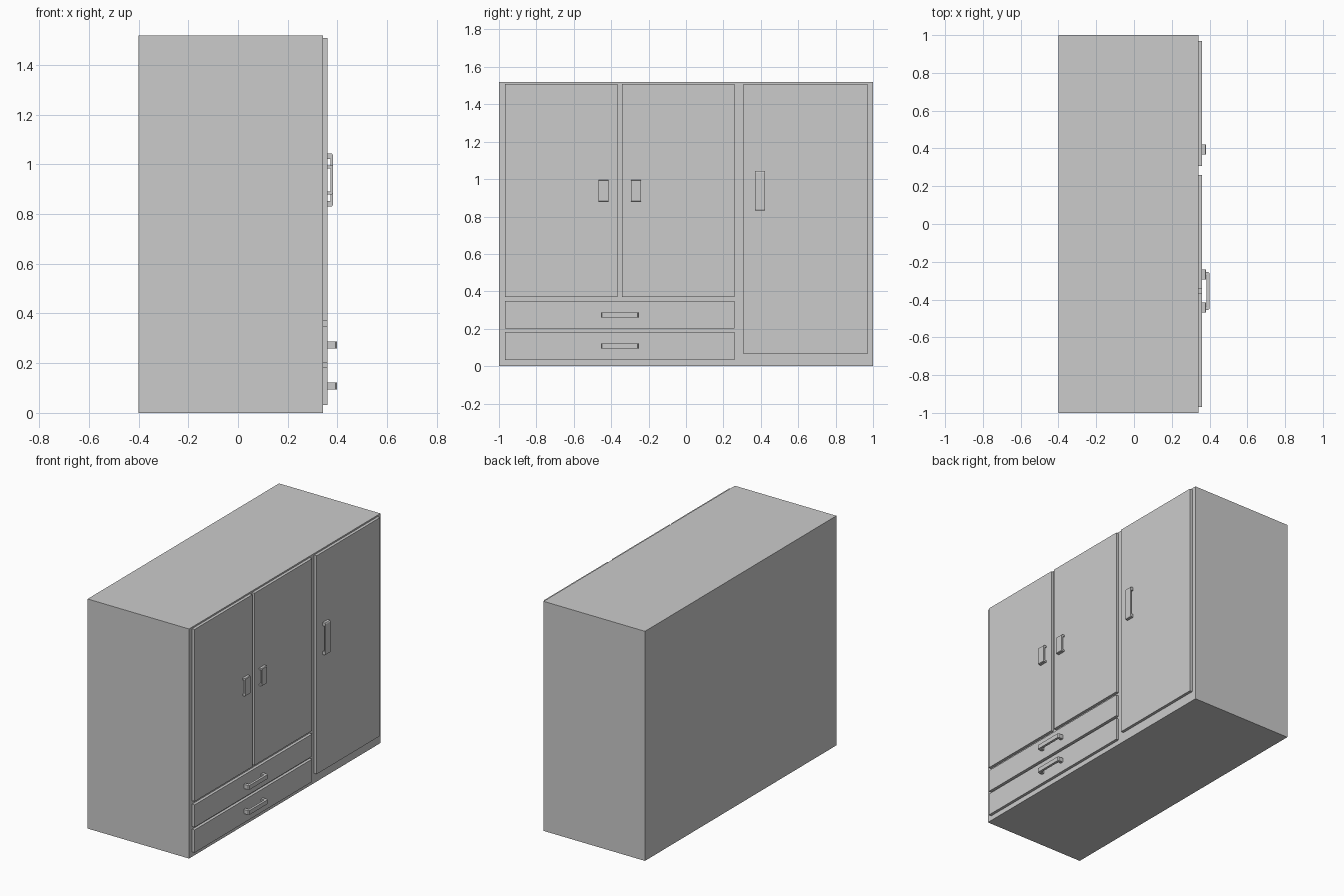
import bpy, bmesh
from mathutils import Vector

if "Cube" in bpy.data.objects:
    bpy.data.objects.remove(bpy.data.objects["Cube"])

BODY_X, FACE_X = 0.342, 0.361   # carcass front, door front


def finish(name, bm):
    bmesh.ops.recalc_face_normals(bm, faces=bm.faces[:])
    mesh = bpy.data.meshes.new(name)
    bm.to_mesh(mesh)
    bm.free()
    obj = bpy.data.objects.new(name, mesh)
    bpy.context.collection.objects.link(obj)
    return obj


def box(name, x, y, z):
    bm = bmesh.new()
    bmesh.ops.create_cube(bm, size=1)
    for v in bm.verts:
        v.co = Vector([(r[0] + r[1]) / 2 + c * (r[1] - r[0]) for c, r in zip(v.co, (x, y, z))])
    return finish(name, bm)


def handle(name, y, z, depth, vertical):
    """Bracket pull: a U profile with clipped outer corners, extruded across its width."""
    along, across = (z, y) if vertical else (y, z)
    a, b = along
    length = b - a
    foot, cut = 0.1 * length, 0.03 * length
    d0, d1, d2 = FACE_X, FACE_X + 0.58 * depth, FACE_X + depth
    dc = d2 - 0.2 * depth
    profile = [(d0, a), (dc, a), (d2, a + cut), (d2, b - cut), (dc, b), (d0, b),
               (d0, b - foot), (d1, b - foot), (d1, a + foot), (d0, a + foot)]
    w = across[0]
    bm = bmesh.new()
    face = bm.faces.new([bm.verts.new((d, w, t) if vertical else (d, t, w)) for d, t in profile])
    out = bmesh.ops.extrude_face_region(bm, geom=[face])
    move = across[1] - across[0]
    bmesh.ops.translate(bm, vec=(0, move, 0) if vertical else (0, 0, move),
                        verts=[g for g in out["geom"] if isinstance(g, bmesh.types.BMVert)])
    return finish(name, bm)


# Carcass
box("wardrobe_body", (-0.4, BODY_X), (-1, 1), (0, 1.518))

# Doors and drawer fronts
for name, y, z in [
    ("left_door", (-0.968, -0.366), (0.37, 1.508)),
    ("middle_door", (-0.342, 0.26), (0.37, 1.508)),
    ("tall_door", (0.307, 0.97), (0.064, 1.508)),
    ("upper_drawer", (-0.968, 0.26), (0.20, 0.348)),
    ("lower_drawer", (-0.968, 0.26), (0.032, 0.182)),
]:
    box(name, (BODY_X - 0.005, FACE_X), y, z)

# Handles
for name, y, z, depth, vertical in [
    ("left_door_handle", (-0.468, -0.415), (0.879, 0.996), 0.021, True),
    ("middle_door_handle", (-0.294, -0.241), (0.879, 0.996), 0.021, True),
    ("tall_door_handle", (0.369, 0.422), (0.831, 1.043), 0.021, True),
    ("upper_drawer_handle", (-0.455, -0.254), (0.26, 0.288), 0.038, False),
    ("lower_drawer_handle", (-0.455, -0.254), (0.094, 0.122), 0.038, False),
]:
    handle(name, y, z, depth, vertical)
